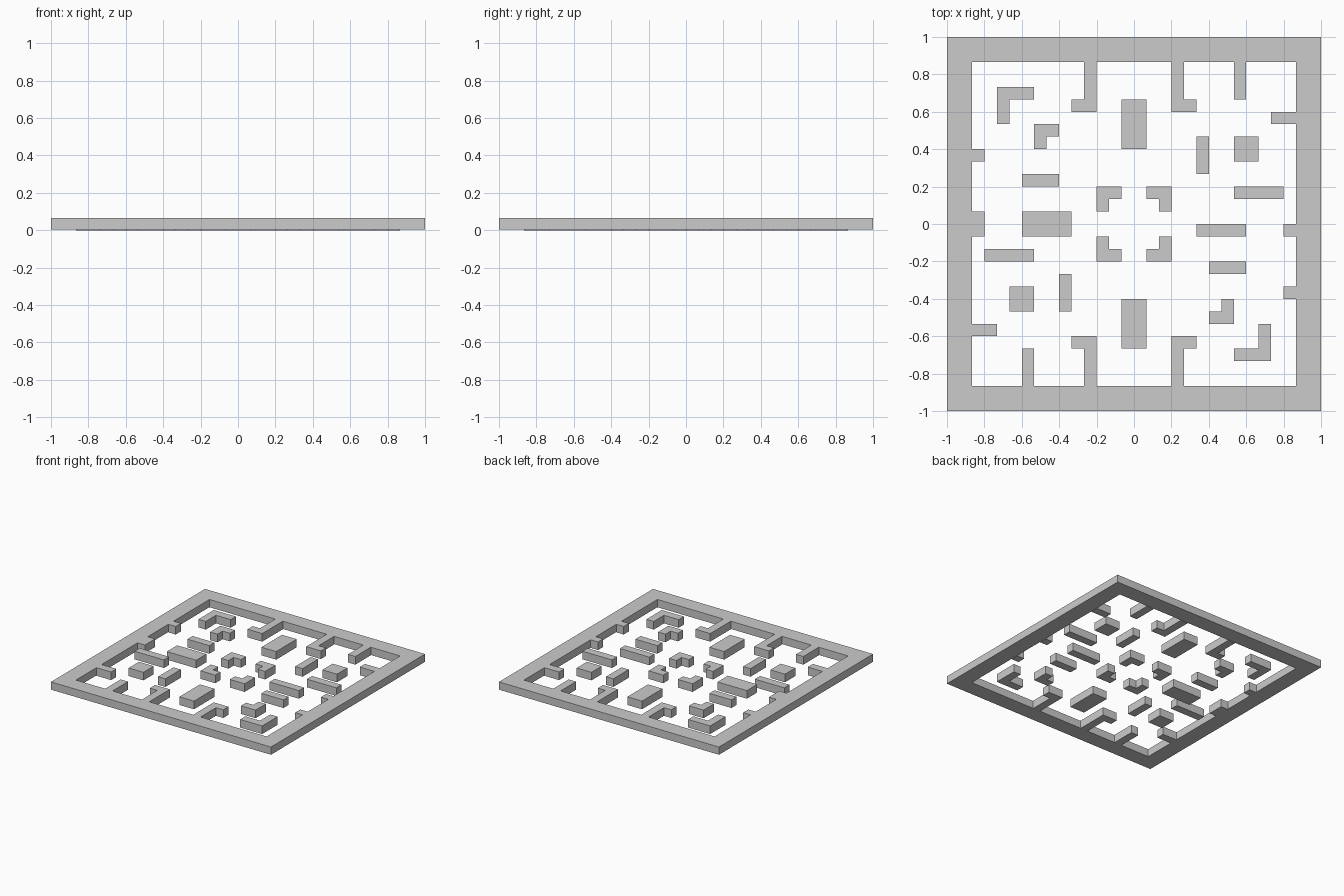
import bpy, bmesh

if "Cube" in bpy.data.objects:
    bpy.data.objects.remove(bpy.data.objects["Cube"])

U = 1 / 15          # one maze cell
TOP = U             # wall height
LIFT = 0.003        # the frame underside sits a hair above the inner walls


def finish(bm, name):
    bmesh.ops.recalc_face_normals(bm, faces=bm.faces[:])
    mesh = bpy.data.meshes.new(name)
    bm.to_mesh(mesh)
    bm.free()
    obj = bpy.data.objects.new(name, mesh)
    bpy.context.collection.objects.link(obj)


def extrude_up(bm, faces, height):
    geo = bmesh.ops.extrude_face_region(bm, geom=faces, use_keep_orig=True)
    verts = [v for v in geo["geom"] if isinstance(v, bmesh.types.BMVert)]
    bmesh.ops.translate(bm, verts=verts, vec=(0, 0, height))


def wall(name, outline, sx=1, sy=1):
    bm = bmesh.new()
    face = bm.faces.new([bm.verts.new((x * sx * U, y * sy * U, 0)) for x, y in outline])
    extrude_up(bm, [face], TOP)
    finish(bm, name)


def rect(x0, x1, y0, y1):
    return [(x0, y0), (x1, y0), (x1, y1), (x0, y1)]


def pair(name, outline):
    # the layout repeats under a half turn
    wall(name + "_a", outline)
    wall(name + "_b", outline, -1, -1)


# outer frame
bm = bmesh.new()
rings = [[bm.verts.new((sx * r * U, sy * r * U, LIFT))
          for sx, sy in ((-1, -1), (1, -1), (1, 1), (-1, 1))] for r in (15, 13)]
quads = [bm.faces.new((rings[0][i], rings[0][(i + 1) % 4],
                       rings[1][(i + 1) % 4], rings[1][i])) for i in range(4)]
extrude_up(bm, quads, TOP - LIFT)
finish(bm, "outer_frame")

# four-way mirrored corners and hooks
corner = [(1, 3), (3, 3), (3, 1), (2, 1), (2, 2), (1, 2)]
hook = [(3, 13), (4, 13), (4, 10), (5, 10), (5, 9), (3, 9)]
for sx in (-1, 1):
    for sy in (-1, 1):
        tag = ("left" if sx < 0 else "right") + ("_front" if sy < 0 else "_back")
        wall("centre_corner_" + tag, corner, sx, sy)
        wall("hook_wall_" + tag, hook, sx, sy)

# L-shaped walls
pair("large_angle_wall", [(-11, 8), (-10, 8), (-10, 10), (-8, 10), (-8, 11), (-11, 11)])
pair("small_angle_wall", [(-8, 6), (-7, 6), (-7, 7), (-6, 7), (-6, 8), (-8, 8)])

# straight walls that repeat under the half turn
pair("middle_block", rect(-1, 1, 6, 10))
pair("short_bar", rect(-9, -6, 3, 4))
pair("long_bar", rect(-12, -8, -3, -2))
pair("square_block", rect(-10, -8, -7, -5))
pair("upright_bar", rect(-6, -5, -7, -4))
pair("frame_spur", rect(8, 9, 10, 13))
pair("side_spur", rect(11, 13, 8, 9))
pair("side_stub", rect(-13, -12, 5, 6))

# single walls
wall("left_thick_bar", rect(-9, -5, -1, 1))
wall("left_thick_stub", rect(-13, -12, -1, 1))
wall("right_thin_bar", rect(5, 9, -1, 0))
wall("right_thin_stub", rect(12, 13, -1, 0))
